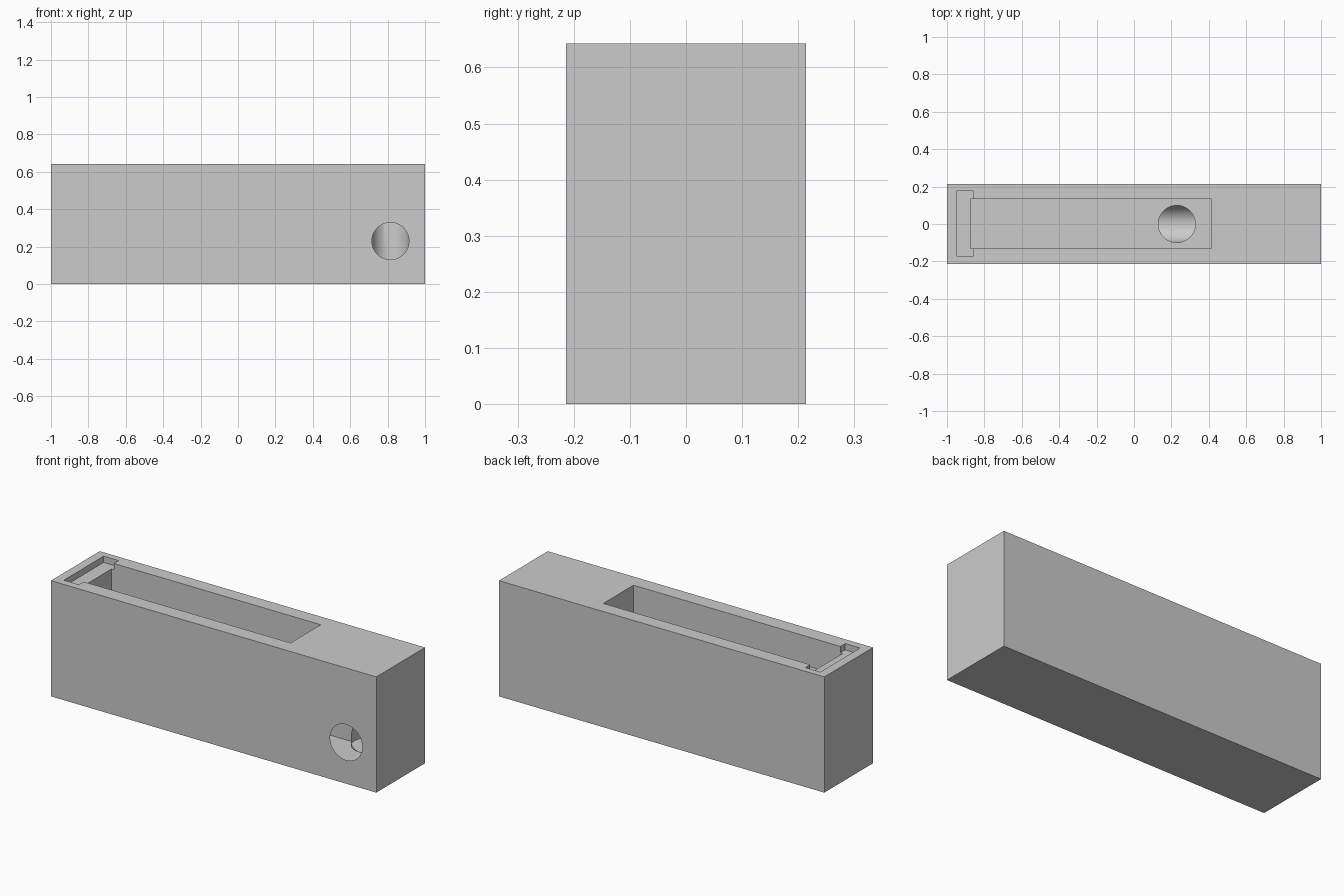
import bpy
from mathutils import Vector

cube = bpy.data.objects.get("Cube")
if cube:
    bpy.data.objects.remove(cube, do_unlink=True)

grey = bpy.data.materials.new("plain_grey")
grey.use_nodes = True
colour = (0.6, 0.6, 0.6, 1)
grey.diffuse_color = colour
grey.node_tree.nodes["Principled BSDF"].inputs["Base Color"].default_value = colour


def box(name, low, high):
    low, high = Vector(low), Vector(high)
    bpy.ops.mesh.primitive_cube_add(size=1, location=(low + high) / 2)
    ob = bpy.context.object
    ob.name = name
    ob.scale = high - low
    bpy.ops.object.transform_apply(location=True, rotation=True, scale=True)
    ob.data.materials.append(grey)
    return ob


def bore(name, start, end, radius=0.099):
    start, end = Vector(start), Vector(end)
    axis = end - start
    bpy.ops.mesh.primitive_cylinder_add(vertices=64, radius=radius,
                                        depth=axis.length, location=(start + end) / 2)
    ob = bpy.context.object
    ob.name = name
    ob.rotation_euler = axis.to_track_quat("Z", "Y").to_euler()
    bpy.ops.object.transform_apply(location=True, rotation=True, scale=True)
    ob.data.materials.append(grey)
    return ob


TOP, FLOOR, TUNNEL, OUTLET = 0.643, 0.48, 0.375, 0.23
DROP_X, EXIT_X = 0.229, 0.815
block = box("block", (-1, -0.214, 0), (1, 0.214, TOP))

cutters = [
    # open tray and the shallow cross slot at its end
    box("tray_cutter", (-0.873, -0.13, FLOOR), (0.414, 0.135, 1)),
    box("slot_cutter", (-0.95, -0.172, TOP - 0.035), (-0.858, 0.177, 1)),
    # passage: drop, tunnel, second drop, outlet in the front
    bore("drop_cutter", (DROP_X, 0, TUNNEL), (DROP_X, 0, FLOOR + 0.05)),
    bore("tunnel_cutter", (DROP_X - 0.1, 0, TUNNEL), (EXIT_X, 0, TUNNEL)),
    bore("riser_cutter", (EXIT_X, 0, OUTLET - 0.1), (EXIT_X, 0, TUNNEL + 0.1)),
    bore("outlet_cutter", (EXIT_X, -0.3, OUTLET), (EXIT_X, 0, OUTLET)),
]

bpy.ops.object.select_all(action="DESELECT")
block.select_set(True)
bpy.context.view_layer.objects.active = block
for cutter in cutters:
    mod = block.modifiers.new(cutter.name, "BOOLEAN")
    mod.operation = "DIFFERENCE"
    mod.solver = "EXACT"
    mod.object = cutter
    bpy.ops.object.modifier_apply(modifier=mod.name)
for cutter in cutters:
    bpy.data.objects.remove(cutter, do_unlink=True)

bpy.ops.object.shade_smooth_by_angle(angle=0.5)
